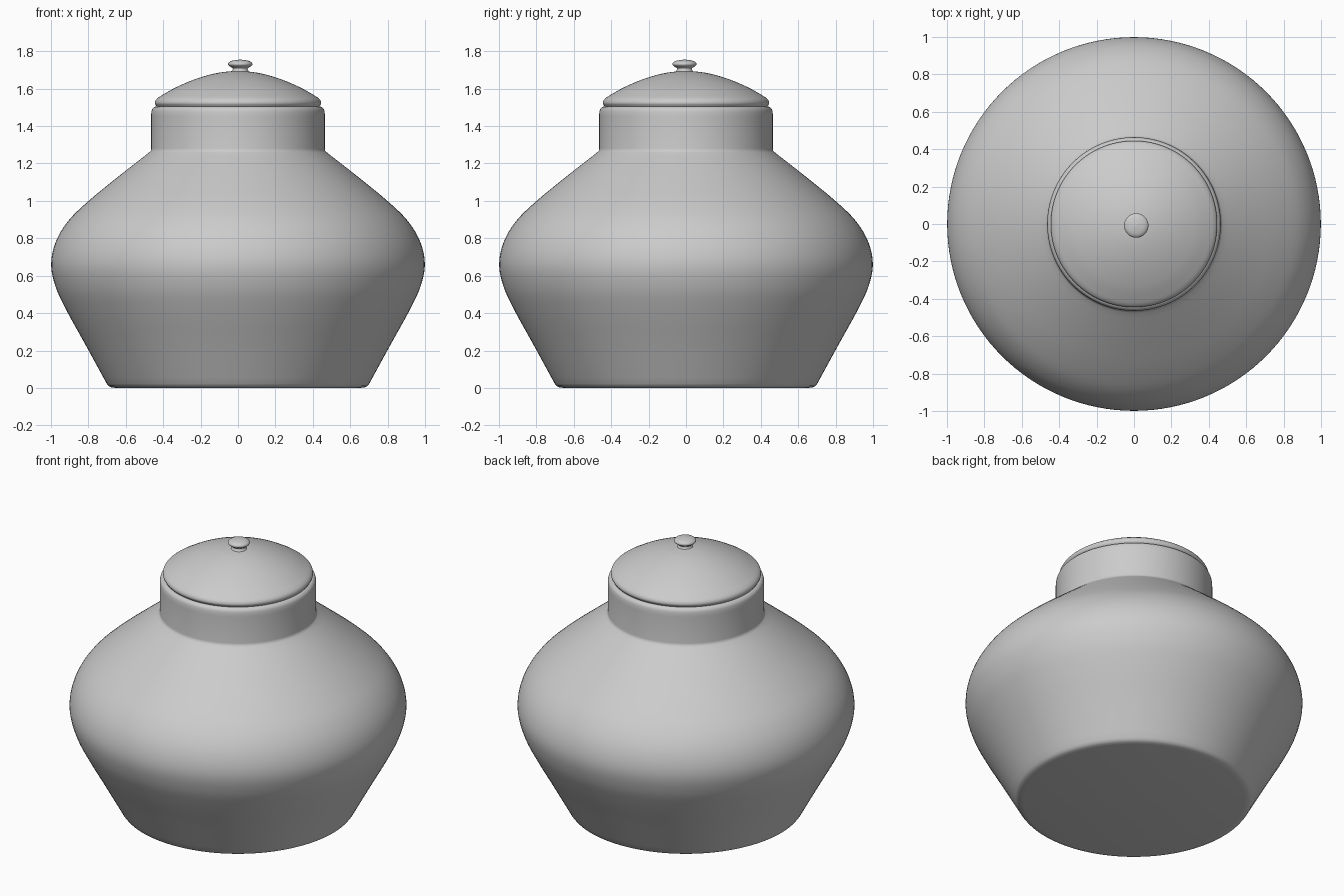
import bpy, bmesh, math
from mathutils import Vector
from mathutils.geometry import interpolate_bezier

if "Cube" in bpy.data.objects:
    bpy.data.objects.remove(bpy.data.objects["Cube"])

SIDES = 128


def smooth_path(points, steps=7):
    """Smooth curve through (radius, z) points."""
    p = [Vector((r, 0, z)) for r, z in points]
    out = [p[0]]
    for i in range(len(p) - 1):
        a, b = p[i], p[i + 1]
        length = (b - a).length / 3

        def tangent(k):
            return (p[min(k + 1, len(p) - 1)] - p[max(k - 1, 0)]).normalized()
        out += interpolate_bezier(a, a + tangent(i) * length,
                                  b - tangent(i + 1) * length, b, steps)[1:]
    return [(v.x, v.z) for v in out]


def lathe(name, profile, location=(0, 0, 0)):
    """Revolve a (radius, z) profile around z."""
    bm = bmesh.new()
    verts = [bm.verts.new((r, 0, z)) for r, z in profile]
    edges = [bm.edges.new(pair) for pair in zip(verts, verts[1:])]
    bmesh.ops.spin(bm, geom=verts + edges, cent=(0, 0, 0), axis=(0, 0, 1),
                   angle=math.tau, steps=SIDES, use_duplicate=False)
    bmesh.ops.remove_doubles(bm, verts=bm.verts, dist=1e-5)
    bmesh.ops.recalc_face_normals(bm, faces=bm.faces)
    mesh = bpy.data.meshes.new(name)
    bm.to_mesh(mesh)
    bm.free()
    obj = bpy.data.objects.new(name, mesh)
    obj.location = location
    bpy.context.collection.objects.link(obj)
    bpy.ops.object.select_all(action='DESELECT')
    obj.select_set(True)
    bpy.context.view_layer.objects.active = obj
    bpy.ops.object.shade_smooth_by_angle(angle=math.radians(50))
    return obj


# jar body: flat base, belly, straight neck and rounded rim
base = [(0, 0), (0.655, 0), (0.68, 0.004), (0.693, 0.011)]
belly = smooth_path([(0.702, 0.023), (0.815, 0.23), (0.92, 0.42), (0.975, 0.54),
                     (0.999, 0.66), (0.975, 0.78), (0.91, 0.89), (0.81, 0.99),
                     (0.65, 1.122), (0.474, 1.26)])
neck = [(0.466, 1.268), (0.464, 1.28), (0.464, 1.45)]
rim = smooth_path([(0.464, 1.465), (0.460, 1.488), (0.449, 1.501),
                   (0.435, 1.504), (0.42, 1.495)], 4)
lathe("jar_body", base + belly + neck + rim)

# domed lid with a rounded edge
edge = [(0, 1.497), (0.425, 1.497)]
dome = smooth_path([(0.436, 1.505), (0.445, 1.523), (0.437, 1.543), (0.405, 1.566),
                    (0.33, 1.608), (0.22, 1.654), (0.11, 1.684), (0, 1.697)])
lathe("lid", edge + dome)

# small knob, set slightly off centre
knob = smooth_path([(0.052, 1.685), (0.042, 1.698), (0.040, 1.708), (0.052, 1.717),
                    (0.064, 1.727), (0.063, 1.738), (0.045, 1.749), (0, 1.756)], 5)
lathe("lid_knob", knob, (0.012, -0.008, 0))
